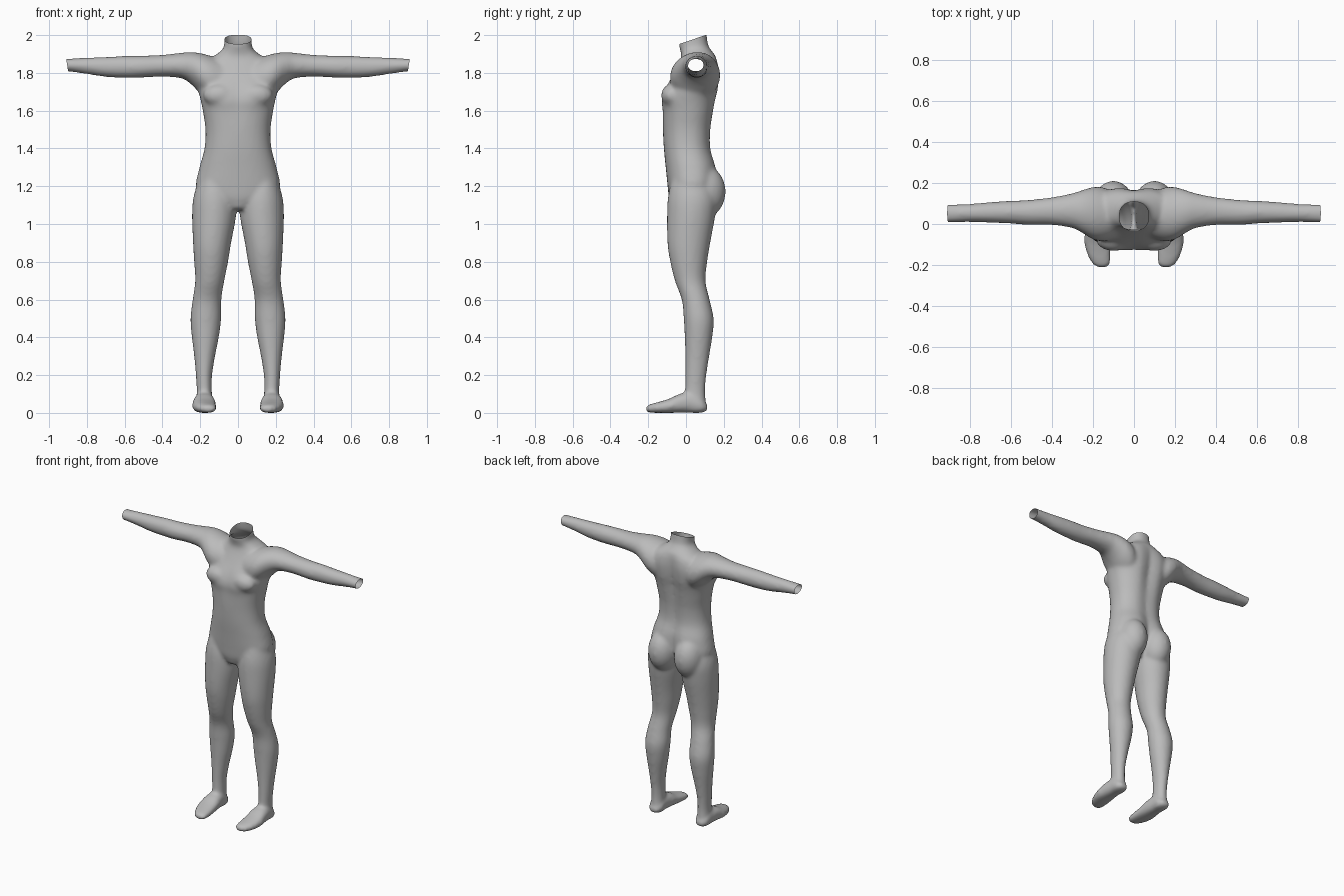
import bpy, bmesh, math
from mathutils import Vector

if "Cube" in bpy.data.objects:
    bpy.data.objects.remove(bpy.data.objects["Cube"])

STEPS, SIDES = 6, 40
bm = bmesh.new()


def spline(rows):
    """Catmull-Rom refinement of a table of cross-sections."""
    out = []
    for i in range(len(rows) - 1):
        p0, p1, p2, p3 = (rows[min(max(i + k, 0), len(rows) - 1)] for k in (-1, 0, 1, 2))
        for s in range(STEPS):
            t = s / STEPS
            out.append([0.5 * (2 * b + (c - a) * t + (2 * a - 5 * b + 4 * c - d) * t * t
                               + (3 * b - a - 3 * c + d) * t ** 3)
                        for a, b, c, d in zip(p0, p1, p2, p3)])
    return out + [list(rows[-1])]


def loft(rows, axes, side=1, power=1.0):
    """Closed tube; each row is position, a range, b range, front groove, back groove."""
    rings = []
    for r in spline([tuple(r) + (0,) * (7 - len(r)) for r in rows]):
        t, a0, a1, b0, b1, gf, gb = r
        ring = []
        for k in range(SIDES):
            c, s = math.cos(2 * math.pi * k / SIDES), math.sin(2 * math.pi * k / SIDES)
            a = (a0 + a1) / 2 + (a1 - a0) / 2 * math.copysign(abs(c) ** power, c)
            b = (b0 + b1) / 2 + (b1 - b0) / 2 * math.copysign(abs(s) ** power, s)
            b += (gf if s < 0 else -gb) * math.exp(-(a / 0.045) ** 2)
            co = [0, 0, 0]
            for axis, value in zip(axes, (t, a, b)):
                co[axis] = value
            co[0] *= side
            ring.append(bm.verts.new(co))
        rings.append(ring)
    faces = [bm.faces.new((p[k], p[(k + 1) % SIDES], q[(k + 1) % SIDES], q[k]))
             for p, q in zip(rings, rings[1:]) for k in range(SIDES)]
    faces += [bm.faces.new(rings[0]), bm.faces.new(rings[-1])]
    bmesh.ops.recalc_face_normals(bm, faces=faces)


def ball(centre, radii):
    """Ellipsoid used for soft masses."""
    v = bmesh.ops.create_uvsphere(bm, u_segments=32, v_segments=20, radius=1)["verts"]
    bmesh.ops.scale(bm, vec=radii, verts=v)
    bmesh.ops.translate(bm, vec=centre, verts=v)


# Torso and neck: z, half width, y front, y back, chest groove, spine groove
torso = [(1.08, .05, -.07, .08, 0, 0), (1.14, .17, -.09, .13, 0, .03),
         (1.20, .222, -.097, .165, 0, .03), (1.30, .205, -.107, .165, 0, .025),
         (1.40, .178, -.117, .137, 0, .015), (1.50, .172, -.122, .137, 0, .015),
         (1.60, .186, -.127, .152, .005, .02), (1.66, .198, -.136, .164, .012, .025),
         (1.72, .212, -.116, .177, .01, .025), (1.80, .215, -.065, .182, 0, .02),
         (1.86, .18, -.035, .172, 0, .01), (1.895, .125, -.025, .155, 0, 0),
         (1.925, .085, -.031, .132, 0, 0), (1.96, .072, -.037, .115, 0, 0),
         (2.06, .075, -.03, .105, 0, 0)]
loft([(z, -w, w, f, b, g, h) for z, w, f, b, g, h in torso], (2, 0, 1), power=.88)

# Leg: z, x inner, x outer, y front, y back
leg = [(1.26, .06, .20, -.07, .12), (1.15, .015, .235, -.095, .16),
       (1.05, .010, .243, -.10, .155), (.90, .037, .238, -.098, .128),
       (.80, .053, .232, -.083, .112), (.70, .073, .227, -.058, .104),
       (.60, .088, .241, -.022, .126), (.50, .089, .252, -.012, .147),
       (.40, .102, .244, -.007, .139), (.30, .122, .232, -.004, .123),
       (.20, .137, .223, -.004, .108), (.12, .138, .219, -.006, .102),
       (.05, .135, .222, -.01, .106), (.01, .14, .218, 0, .10)]
# Foot: y, x inner, x outer, z bottom, z top
foot = [(-.212, .135, .175, .012, .036), (-.195, .117, .202, .005, .048),
        (-.15, .112, .228, .003, .06), (-.09, .115, .243, .003, .078),
        (-.03, .120, .238, .004, .105), (.03, .128, .23, .003, .11),
        (.08, .131, .227, .003, .08), (.114, .155, .205, .015, .045)]
# Arm: x, y front, y back, z bottom, z top
arm = [(.08, -.07, .15, 1.64, 1.87), (.15, -.085, .178, 1.66, 1.895),
       (.20, -.075, .18, 1.695, 1.908), (.25, -.045, .166, 1.745, 1.914),
       (.30, -.02, .15, 1.775, 1.91), (.40, -.005, .13, 1.783, 1.899),
       (.52, -.004, .117, 1.778, 1.894), (.60, .002, .113, 1.777, 1.893),
       (.70, .006, .107, 1.782, 1.888), (.80, .010, .098, 1.797, 1.884),
       (.90, .008, .096, 1.811, 1.879), (.96, .008, .096, 1.813, 1.877)]
for side in (1, -1):
    loft(leg, (2, 0, 1), side)
    loft(foot, (1, 0, 2), side, .85)
    loft(arm, (0, 1, 2), side)
    ball((side * .1, .095, 1.175), (.098, .115, .14))      # buttock
    ball((side * .1, -.075, 1.685), (.085, .057, .06))     # chest muscle

mesh = bpy.data.meshes.new("body")
bm.to_mesh(mesh)
bm.free()
body = bpy.data.objects.new("body", mesh)
bpy.context.collection.objects.link(body)

# Fuse the masses into one soft skin
remesh = body.modifiers.new("fuse", "REMESH")
remesh.mode = "VOXEL"
remesh.voxel_size = 0.011
smooth = body.modifiers.new("soften", "SMOOTH")
smooth.factor, smooth.iterations = 0.5, 10
skin = bpy.data.meshes.new_from_object(body.evaluated_get(bpy.context.evaluated_depsgraph_get()))
body.modifiers.clear()
body.data = skin
skin.name = "body_skin"

# Stand on the floor, then cut open the neck and wrists
bm = bmesh.new()
bm.from_mesh(skin)
low = min(v.co.z for v in bm.verts)
bmesh.ops.translate(bm, vec=(0, 0, -low), verts=bm.verts)
cuts = [((0, .103, 2.0), (0, -.34, 1)),
        ((.905, 0, 1.845), (1, 0, -.15)), ((-.905, 0, 1.845), (-1, 0, -.15))]
for point, normal in cuts:
    bmesh.ops.bisect_plane(bm, geom=bm.verts[:] + bm.edges[:] + bm.faces[:],
                           plane_co=point, plane_no=Vector(normal).normalized(), clear_outer=True)
bm.to_mesh(skin)
bm.free()

# Plain grey skin
grey = bpy.data.materials.new("plain_grey")
grey.diffuse_color = (.5, .5, .5, 1)
grey.use_nodes = True
grey.node_tree.nodes["Principled BSDF"].inputs["Base Color"].default_value = grey.diffuse_color
skin.materials.clear()
skin.materials.append(grey)
for p in skin.polygons:
    p.use_smooth = True
    p.material_index = 0
